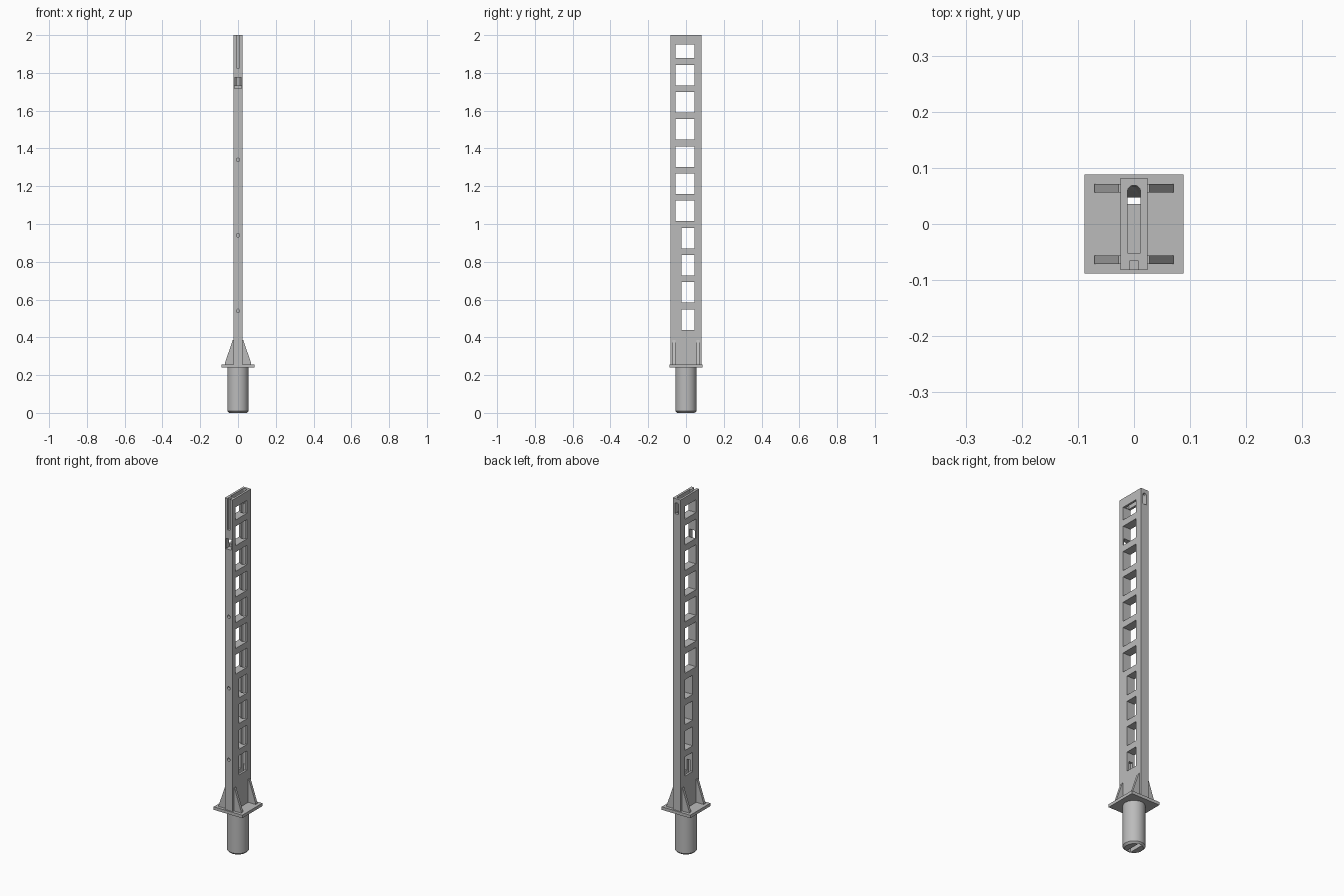
import bpy, bmesh, math

cube = bpy.data.objects.get("Cube")
if cube:
    bpy.data.objects.remove(cube, do_unlink=True)

grey = bpy.data.materials.new("mid_grey")
grey.use_nodes = True
COLOUR = (0.5, 0.5, 0.5, 1)
grey.diffuse_color = COLOUR
grey.node_tree.nodes["Principled BSDF"].inputs["Base Color"].default_value = COLOUR


def finish(name, bm):
    bmesh.ops.recalc_face_normals(bm, faces=bm.faces)
    mesh = bpy.data.meshes.new(name)
    bm.to_mesh(mesh)
    bm.free()
    mesh.materials.append(grey)
    obj = bpy.data.objects.new(name, mesh)
    bpy.context.collection.objects.link(obj)
    return obj


def prism(name, points, vector):
    """Extrude a flat outline along a vector."""
    bm = bmesh.new()
    face = bm.faces.new([bm.verts.new(p) for p in points])
    new = bmesh.ops.extrude_face_region(bm, geom=[face])["geom"]
    bmesh.ops.translate(bm, vec=vector, verts=[v for v in new if isinstance(v, bmesh.types.BMVert)])
    return finish(name, bm)


def box(name, x, y, z):
    outline = [(x[0], y[0], z[0]), (x[1], y[0], z[0]), (x[1], y[1], z[0]), (x[0], y[1], z[0])]
    return prism(name, outline, (0, 0, z[1] - z[0]))


def stadium(name, y0, y1, r, z0, z1):
    """Vertical slot, square at y0 and round at y1."""
    arc = [math.pi * i / 12 for i in range(13)]
    outline = [(r * math.cos(a), y1 - r + r * math.sin(a), z0) for a in arc]
    outline += [(-r, y0, z0), (r, y0, z0)]
    return prism(name, outline, (0, 0, z1 - z0))


def cut(target, cutter, keep=False):
    mod = target.modifiers.new("cut", "BOOLEAN")
    mod.operation, mod.solver, mod.object = "DIFFERENCE", "EXACT", cutter
    bpy.context.view_layer.objects.active = target
    bpy.ops.object.modifier_apply(modifier=mod.name)
    if not keep:
        bpy.data.objects.remove(cutter, do_unlink=True)


W, D = 0.024, 0.082      # mast half width and half depth
CH = 0.0117              # channel half width

# Mast with its ladder of windows
mast = box("mast", (-W, W), (-D, D), (0.245, 2))
PITCH = 0.1438
for i in range(11):
    low = 0.44 + i * PITCH
    front = -0.025 if i < 4 else -0.055
    top = 1.95 if i == 10 else low + 0.108
    cut(mast, box("window_cutter", (-0.1, 0.1), (front, 0.045), (low, top)))

# Rounded vertical cable channel in the rear rail, sloping inwards at its foot
cut(mast, stadium("channel_cutter", 0.036, 0.069, CH, 0.45, 2.1))
cut(mast, prism("slope_cutter", [(-CH, 0.036, 0.29), (-CH, 0.047, 0.29), (-CH, 0.069, 0.46),
                                 (-CH, 0.036, 0.46)], (2 * CH, 0, 0)))

# Openings in the top, the front and the back
cut(mast, box("top_cutter", (-CH, CH), (-0.052, 0.05), (1.9, 2.1)))
cut(mast, box("front_slot_cutter", (-0.008, 0.008), (-0.1, -0.066), (1.825, 2.1)))
cut(mast, box("front_hole_cutter", (-0.018, 0.018), (-0.1, -0.05), (1.717, 1.775)))
r = 0.012
arch = [(r * math.cos(math.pi * i / 12), 0.055, 1.966 + r * math.sin(math.pi * i / 12)) for i in range(13)]
cut(mast, prism("back_hole_cutter", arch + [(-r, 0.055, 1.915), (r, 0.055, 1.915)], (0, 0.05, 0)))
for z in (0.54, 0.94, 1.34):
    ring = [(0.009 * math.cos(math.tau * i / 16), -0.1, z + 0.009 * math.sin(math.tau * i / 16))
            for i in range(16)]
    cut(mast, prism("pin_hole_cutter", ring, (0, 0.035, 0)))

# Base plate
plate = box("base_plate", (-0.0885, 0.0885), (-0.0885, 0.0885), (0.239, 0.256))

# Round foot with a chamfered lower edge
bm = bmesh.new()
bmesh.ops.create_cone(bm, cap_ends=True, segments=48, radius1=0.056, radius2=0.056, depth=0.244)
bmesh.ops.translate(bm, vec=(0, 0, 0.122), verts=bm.verts)
rim = [e for e in bm.edges if all(v.co.z < 0.01 for v in e.verts)]
bmesh.ops.bevel(bm, geom=rim, offset=0.01, segments=1, affect="EDGES")
foot = finish("foot", bm)

# Cable chamber through the foot, the plate and the mast bottom
chamber = box("chamber_cutter", (-CH, CH), (-0.04, 0.047), (-0.05, 0.5))
for part in (mast, plate, foot):
    cut(part, chamber, keep=True)
bpy.data.objects.remove(chamber, do_unlink=True)

# Four gussets between the mast and the plate
for sx, side in ((1, "left"), (-1, "right")):
    for sy, end in ((1, "back"), (-1, "front")):
        y = sy * 0.0635 - 0.0075
        prism("gusset_" + end + "_" + side,
              [(sx * x, y, z) for x, z in ((0.022, 0.25), (0.07, 0.25), (0.07, 0.262),
                                           (0.028, 0.385), (0.022, 0.385))], (0, 0.015, 0))

# Smooth the round surfaces only
for obj in bpy.context.view_layer.objects:
    obj.select_set(obj in (mast, foot))
bpy.context.view_layer.objects.active = foot
bpy.ops.object.shade_smooth_by_angle(angle=math.radians(30))
